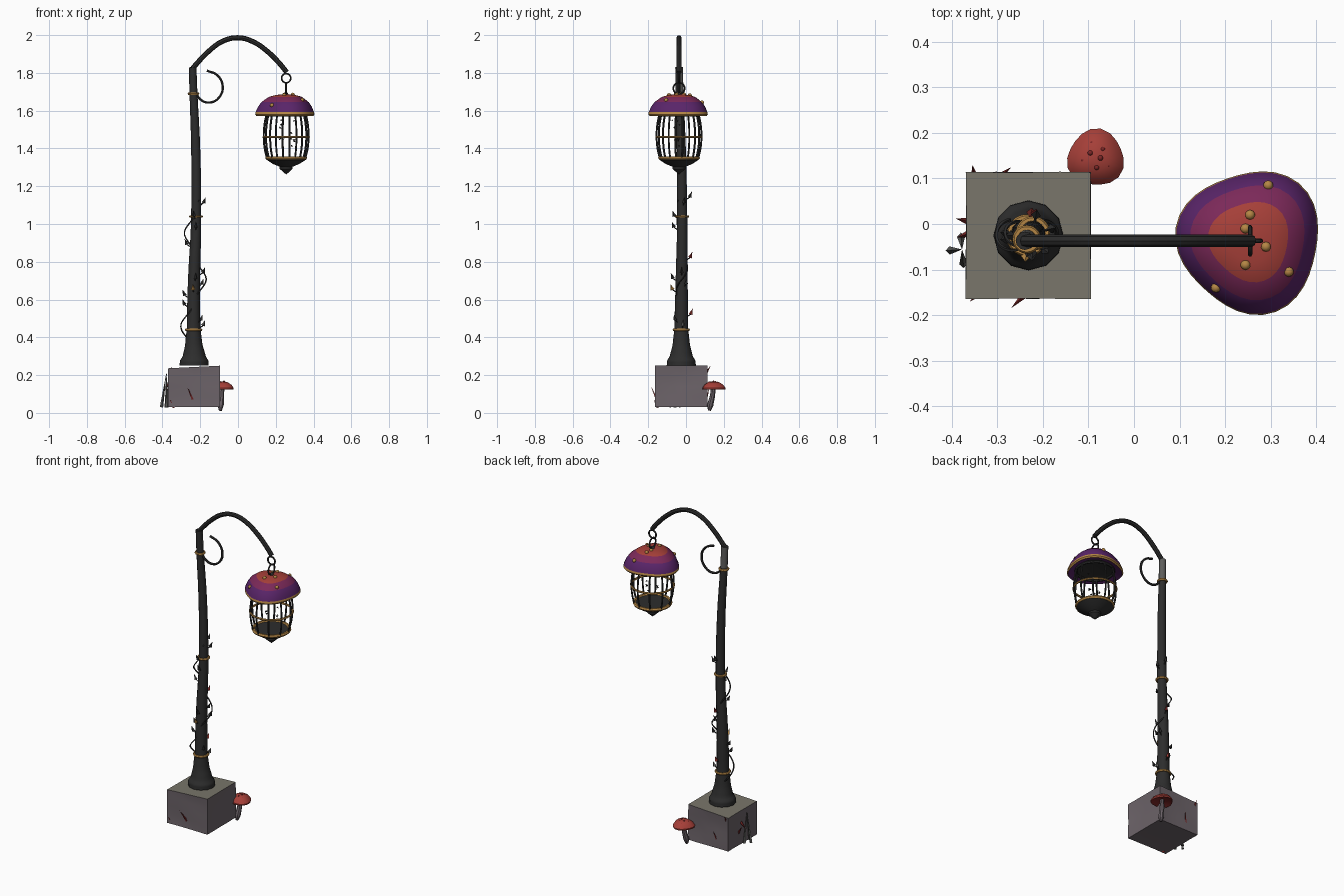
import bpy, bmesh, math, random
from mathutils import Vector

random.seed(4)
if "Cube" in bpy.data.objects:
    bpy.data.objects.remove(bpy.data.objects["Cube"])


def material(name, r, g, b):
    m = bpy.data.materials.new(name)
    m.use_nodes = True
    m.diffuse_color = (r, g, b, 1)
    m.node_tree.nodes["Principled BSDF"].inputs["Base Color"].default_value = (r, g, b, 1)
    return m


iron = material("black iron", .026, .026, .026)
gold = material("gold", .46, .24, .06)
red = material("red", .38, .05, .04)
plum = material("plum", .2, .022, .1)
purple = material("purple", .1, .018, .14)
stone = material("stone", .15, .125, .14)
dust = material("dusty stone", .19, .18, .145)
worn = material("worn iron", .11, .11, .105)
maroon = material("dark red", .2, .02, .02)


def finish(name, bm, mats, smooth=True):
    bmesh.ops.recalc_face_normals(bm, faces=bm.faces)
    me = bpy.data.meshes.new(name)
    bm.to_mesh(me)
    bm.free()
    ob = bpy.data.objects.new(name, me)
    bpy.context.collection.objects.link(ob)
    for m in mats:
        me.materials.append(m)
    if smooth:
        shade(ob)
    return ob


def shade(ob):
    bpy.ops.object.select_all(action='DESELECT')
    ob.select_set(True)
    bpy.context.view_layer.objects.active = ob
    bpy.ops.object.shade_smooth_by_angle(angle=math.radians(40))


def tube(name, pts, mat, bevel=2, cyclic=False):
    """Smooth tube through (x, y, z, radius) points."""
    cu = bpy.data.curves.new(name, 'CURVE')
    cu.dimensions = '3D'
    cu.bevel_depth, cu.bevel_resolution, cu.resolution_u = 1, bevel, 4
    cu.use_fill_caps = True
    sp = cu.splines.new('BEZIER')
    sp.bezier_points.add(len(pts) - 1)
    sp.use_cyclic_u = cyclic
    for p, q in zip(sp.bezier_points, pts):
        p.co, p.radius = q[:3], q[3]
        p.handle_left_type = p.handle_right_type = 'AUTO'
    ob = bpy.data.objects.new(name, cu)
    bpy.context.collection.objects.link(ob)
    cu.materials.append(mat)
    bpy.ops.object.select_all(action='DESELECT')
    ob.select_set(True)
    bpy.context.view_layer.objects.active = ob
    bpy.ops.object.convert(target='MESH')
    ob = bpy.context.view_layer.objects.active
    shade(ob)
    return ob


def hoop(name, c, radius, r, mat, upright=None):
    """Ring; flat, or standing along the x or y axis."""
    pts = []
    for i in range(8):
        a = i * math.tau / 8
        u, v = radius * math.cos(a), radius * math.sin(a)
        d = {None: (u, v, 0), 'x': (u, 0, v), 'y': (0, u, v)}[upright]
        pts.append((c[0] + d[0], c[1] + d[1], c[2] + d[2], r))
    return tube(name, pts, mat, 1, True)


def lathe(name, centre, profile, mats, bands, sides=20, shape=lambda a: 1):
    """Turned form from (radius, z); bands picks a material for each step."""
    bm = bmesh.new()
    rings = []
    for r, z in profile:
        ring = []
        for i in range(sides):
            a = i * math.tau / sides
            k = r * shape(a)
            ring.append(bm.verts.new((centre[0] + k * math.cos(a), centre[1] + k * math.sin(a), z)))
        rings.append(ring)
    for lo, hi, b in zip(rings, rings[1:], bands):
        for i in range(sides):
            j = (i + 1) % sides
            bm.faces.new((lo[i], lo[j], hi[j], hi[i])).material_index = b
    bmesh.ops.remove_doubles(bm, verts=bm.verts, dist=.0004)
    return finish(name, bm, mats)


def ball(name, c, r, mat):
    bm = bmesh.new()
    bmesh.ops.create_icosphere(bm, subdivisions=2, radius=r)
    bmesh.ops.translate(bm, verts=bm.verts, vec=c)
    return finish(name, bm, [mat])


def shard(name, base, tip, w, mat):
    """Thin pointed splinter or leaf."""
    base, tip = Vector(base), Vector(tip)
    d = tip - base
    bm = bmesh.new()
    bmesh.ops.create_cone(bm, segments=4, radius1=w, radius2=0, depth=d.length, cap_ends=True)
    rot = d.to_track_quat('Z', 'Y').to_matrix()
    for v in bm.verts:
        v.co = rot @ v.co + (base + tip) / 2
    return finish(name, bm, [mat], False)


# Rough stone block with a dusty top
bm = bmesh.new()
bmesh.ops.create_cube(bm, size=1)
bmesh.ops.subdivide_edges(bm, edges=bm.edges, cuts=3, use_grid_fill=True)
for v in bm.verts:
    top = v.co.z > .45
    edge = sum(abs(c) > .45 for c in v.co)
    amount = .012 if edge > 1 else .07
    v.co *= 1 - random.uniform(0, amount)
    v.co = Vector((-.232 + v.co.x * .276, -.025 + v.co.y * .28, .14 + v.co.z * .22))
    if top:
        v.co.z = .243 + (v.co.x + .232) * .05
bm.normal_update()
for f in bm.faces:
    f.material_index = int(f.normal.z > .7)
finish("stone_block", bm, [stone, dust])

# Tapering post with a flared foot
post_pts = [(-.232, -.025, .25, .077), (-.232, -.025, .275, .076), (-.232, -.025, .3, .061),
            (-.234, -.025, .36, .046), (-.235, -.025, .45, .036), (-.233, -.023, .7, .032),
            (-.222, -.02, 1, .027), (-.224, -.025, 1.4, .024), (-.236, -.034, 1.7, .021),
            (-.24, -.037, 1.83, .02)]
post = tube("post", post_pts, iron, 4)
post.data.materials.append(worn)
for f in post.data.polygons:
    f.material_index = int(f.center.z > 1.7 and f.normal.y > .1)


def post_at(z):
    for a, b in zip(post_pts, post_pts[1:]):
        if a[2] <= z <= b[2]:
            t = (z - a[2]) / (b[2] - a[2])
            return [p + (q - p) * t for p, q in zip(a, b)]


for z, extra in ((.44, .002), (1.04, .004), (1.69, .003)):
    x, y, _, r = post_at(z)
    hoop("post_band", (x, y, z), r + extra, .007, gold)

# Arched arm and scroll
arm = [(-.24, 1.825), (-.16, 1.91), (-.08, 1.968), (0, 1.986), (.08, 1.965), (.16, 1.91), (.22, 1.85), (.258, 1.803)]
tube("arm", [(x, -.037, z, .0135) for x, z in arm], iron)
scroll = [(-.225, 1.7), (-.2, 1.66), (-.15, 1.643), (-.1, 1.67), (-.081, 1.73), (-.11, 1.788), (-.165, 1.812)]
tube("scroll", [(x, -.037, z, .007) for x, z in scroll], iron, 1)

# Hanging links
cx, cy = .255, -.037
hoop("upper_link", (cx, cy, 1.772), .024, .005, iron, 'x')
hoop("lower_link", (cx, cy, 1.718), .03, .005, iron, 'y')
ball("roof_knob", (cx, cy, 1.685), .012, iron)

# Three-lobed roof in colour bands with a gold rim
def lobes(a):
    return .156 * (1 + .065 * math.cos(3 * (a - .84)))


roof = [(0, 1.6), (.72, 1.583), (.96, 1.572), (1, 1.58), (.985, 1.592), (.91, 1.62),
        (.8, 1.645), (.56, 1.673), (.3, 1.684), (0, 1.686)]
lathe("roof", (cx, cy), roof, [iron, purple, gold, plum, red], [0, 1, 2, 2, 1, 1, 3, 4, 4], 36, lobes)
for x, y in ((.245, -.01), (.255, .02), (.29, -.05), (.245, -.09), (.34, -.105), (.295, .085), (.18, -.14)):
    k = math.hypot(x - cx, y - cy) / lobes(math.atan2(y - cy, x - cx))
    for a, b in zip(roof[4:], roof[5:]):
        if b[0] <= k <= a[0]:
            z = a[1] + (b[1] - a[1]) * (a[0] - k) / (a[0] - b[0])
            ball("roof_spot", (x, y, z), .011, gold)

# Lantern cage
for i in range(10):
    a = (i + .25) * math.tau / 10
    bar = [(.106, 1.58), (.117, 1.52), (.12, 1.46), (.115, 1.4), (.102, 1.345)]
    tube("cage_bar", [(cx + r * math.cos(a), cy + r * math.sin(a), z, .0055) for r, z in bar], iron, 1)
hoop("cage_top_ring", (cx, cy, 1.575), .106, .008, iron)
hoop("cage_middle_ring", (cx, cy, 1.46), .12, .006, gold)
hoop("cage_bottom_ring", (cx, cy, 1.35), .101, .01, gold)
bowl = [(0, 1.352), (.1, 1.352), (.104, 1.34), (.07, 1.318), (.034, 1.303), (.034, 1.292), (.012, 1.272), (0, 1.262)]
lathe("lantern_bowl", (cx, cy), bowl, [iron], [0] * 7)
for i in range(12):
    p = Vector((cx + random.uniform(-.04, .04), cy + random.uniform(-.04, .04), random.uniform(1.41, 1.56)))
    shard("floating_fleck", p, p + Vector((.012, .004, random.uniform(-.01, .01))), .005, iron)

# Mushroom
mx, my = -.084, .145
tube("mushroom_stem", [(-.093, .124, .012, .008), (-.092, .128, .04, .017), (-.087, .14, .09, .014),
                       (mx, my, .145, .012)], stone)
lathe("mushroom_cap", (mx, my), [(0, .14), (.04, .132), (.061, .124), (.062, .132), (.05, .149), (.028, .163), (0, .167)],
      [maroon, red], [0, 0, 1, 1, 1, 1], 18, lambda a: 1 + .06 * math.cos(3 * (a - 1.5)))
for i in range(7):
    a, r = i * 2.4, .013 * math.sqrt(i + .6)
    ball("cap_wart", (mx + r * math.cos(a), my + r * math.sin(a), .166 - r * r * 11), .006, maroon)

# Splinters around the stone
for dx, dy in ((0, 0), (.025, .03), (.03, -.03)):
    shard("dead_stalk", (-.405 + dx, -.058 + dy, .03), (-.378, -.056, .218), .009, worn)
for a, b in (((-.235, -.15, .06), (-.27, -.185, .14)), ((-.36, .005, .1), (-.392, .012, .15)),
             ((-.36, -.02, .16), (-.39, -.03, .12)), ((-.35, .1, .2), (-.355, .13, .25)),
             ((-.3, .1, .04), (-.27, .125, .14)), ((-.34, -.15, .03), (-.36, -.17, .07))):
    shard("red_splinter", a, b, .009, maroon)

# Vine weaving in and out of the post, with leaves
vine = []
for i in range(45):
    z = .4 + i * .0165
    x, y, _, r = post_at(z)
    a = 2.4 + i * .21
    k = r + .01 + .022 * math.sin(i * .42)
    vine.append((x + k * math.cos(a), y + k * math.sin(a), z, .004))
tube("vine", vine, iron, 0)
leaves = ((.45, 10, worn), (.51, 80, red), (.56, 190, iron), (.61, 175, iron), (.64, 265, gold), (.7, 280, iron),
          (.73, 0, iron), (.81, 75, maroon), (.88, 185, iron), (.97, 270, iron), (1.03, 255, iron),
          (1.1, 15, iron), (1.13, 80, iron), (.48, 320, iron), (.67, 30, iron))
for z, deg, mat in leaves:
    x, y, _, r = post_at(z)
    d = Vector((math.cos(math.radians(deg)), math.sin(math.radians(deg)), 0))
    p = Vector((x, y, z)) + d * r * .9
    q = p + d * .018 + Vector((0, 0, .012))
    tube("leaf_stalk", [(*p, .003), (*q, .003)], iron, 0)
    shard("leaf", q, q + d * .012 + Vector((0, 0, .03)), .011, mat)
